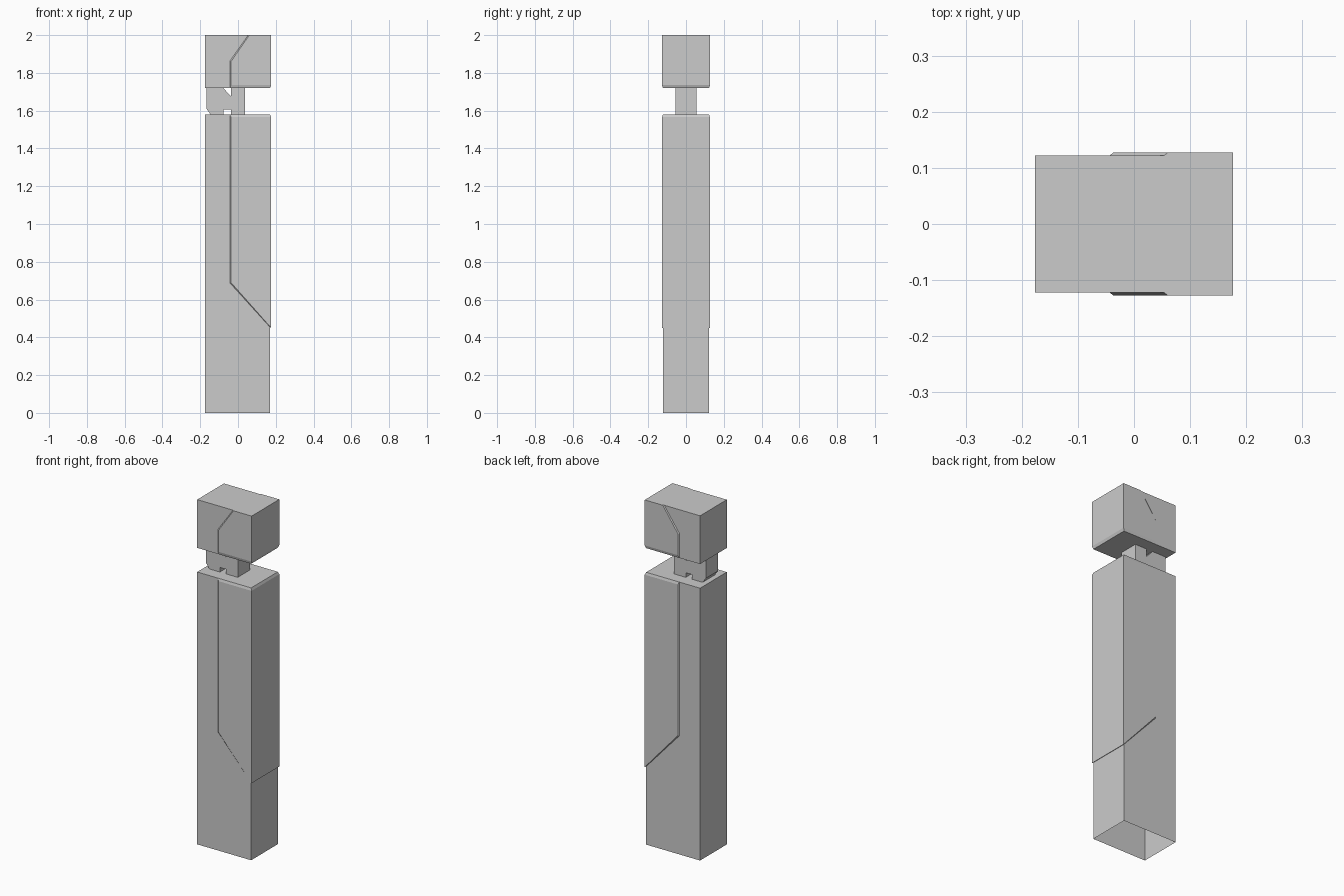
import bpy, bmesh

if "Cube" in bpy.data.objects:
    bpy.data.objects.remove(bpy.data.objects["Cube"])

LEFT, RIGHT, HALF_Y = -0.176, 0.170, 0.1225   # core column
SKIN_RIGHT, SKIN_Y = 0.176, 0.127             # raised cover


def finish(name, bm):
    mesh = bpy.data.meshes.new(name)
    bm.to_mesh(mesh)
    bm.free()
    obj = bpy.data.objects.new(name, mesh)
    bpy.context.collection.objects.link(obj)
    return obj


def prism(name, profile, half_y, drop_bottom=False):
    """Extrude an x/z profile symmetrically along y."""
    bm = bmesh.new()
    front = bm.faces.new([bm.verts.new((x, -half_y, z)) for x, z in profile])
    ext = bmesh.ops.extrude_face_region(bm, geom=[front], use_keep_orig=True)
    moved = [g for g in ext["geom"] if isinstance(g, bmesh.types.BMVert)]
    bmesh.ops.translate(bm, verts=moved, vec=(0, 2 * half_y, 0))
    bmesh.ops.recalc_face_normals(bm, faces=bm.faces)
    if drop_bottom:
        low = [f for f in bm.faces if all(v.co.z < 1e-5 for v in f.verts)]
        bmesh.ops.delete(bm, geom=low, context='FACES_ONLY')
    return finish(name, bm)


def box(name, z0, z1, **kw):
    return prism(name, [(LEFT, z0), (RIGHT, z0), (RIGHT, z1), (LEFT, z1)], HALF_Y, **kw)


def cover(name, outer, inner):
    """Thin wrap-around panel: front, right and back faces plus a chamfered rim."""
    bm = bmesh.new()

    def ring(path, y):
        front = [bm.verts.new((x, -y, z)) for x, z in path]
        back = [bm.verts.new((x, y, z)) for x, z in path]
        return front, back

    front, back = ring(outer, SKIN_Y)
    in_front, in_back = ring(inner, HALF_Y)
    bm.faces.new(front)
    bm.faces.new(back[::-1])
    right = bm.faces.new([front[0], back[0], back[-1], front[-1]])
    a, b = front + back[::-1], in_front + in_back[::-1]
    for i in range(len(a)):
        j = (i + 1) % len(a)
        bm.faces.new([a[i], a[j], b[j], b[i]])
    bmesh.ops.recalc_face_normals(bm, faces=bm.faces)
    right.normal_update()
    if right.normal.x < 0:
        bmesh.ops.reverse_faces(bm, faces=bm.faces)
    return finish(name, bm)


# Lower column (open underneath) and head block
box("column", 0.0, 1.58, drop_bottom=True)
box("head", 1.72, 2.0)

# Raised covers wrapping the right side
cover("column_cover",
      [(SKIN_RIGHT, 0.45), (-0.037, 0.69), (-0.037, 1.566), (SKIN_RIGHT, 1.566)],
      [(RIGHT, 0.453), (-0.043, 0.688), (-0.043, 1.58), (RIGHT, 1.58)])
cover("head_cover",
      [(SKIN_RIGHT, 1.736), (-0.037, 1.736), (-0.037, 1.86), (0.06, 2.0), (SKIN_RIGHT, 2.0)],
      [(RIGHT, 1.72), (-0.043, 1.72), (-0.043, 1.863), (0.054, 2.0), (RIGHT, 2.0)])

# Neck post with its notched side bracket
prism("neck",
      [(0.037, 1.58), (0.037, 1.72), (-0.037, 1.72), (-0.037, 1.675), (-0.078, 1.72),
       (-0.167, 1.72), (-0.167, 1.61), (-0.145, 1.58), (-0.078, 1.58), (-0.078, 1.607),
       (-0.037, 1.607), (-0.037, 1.58)], 0.055)
